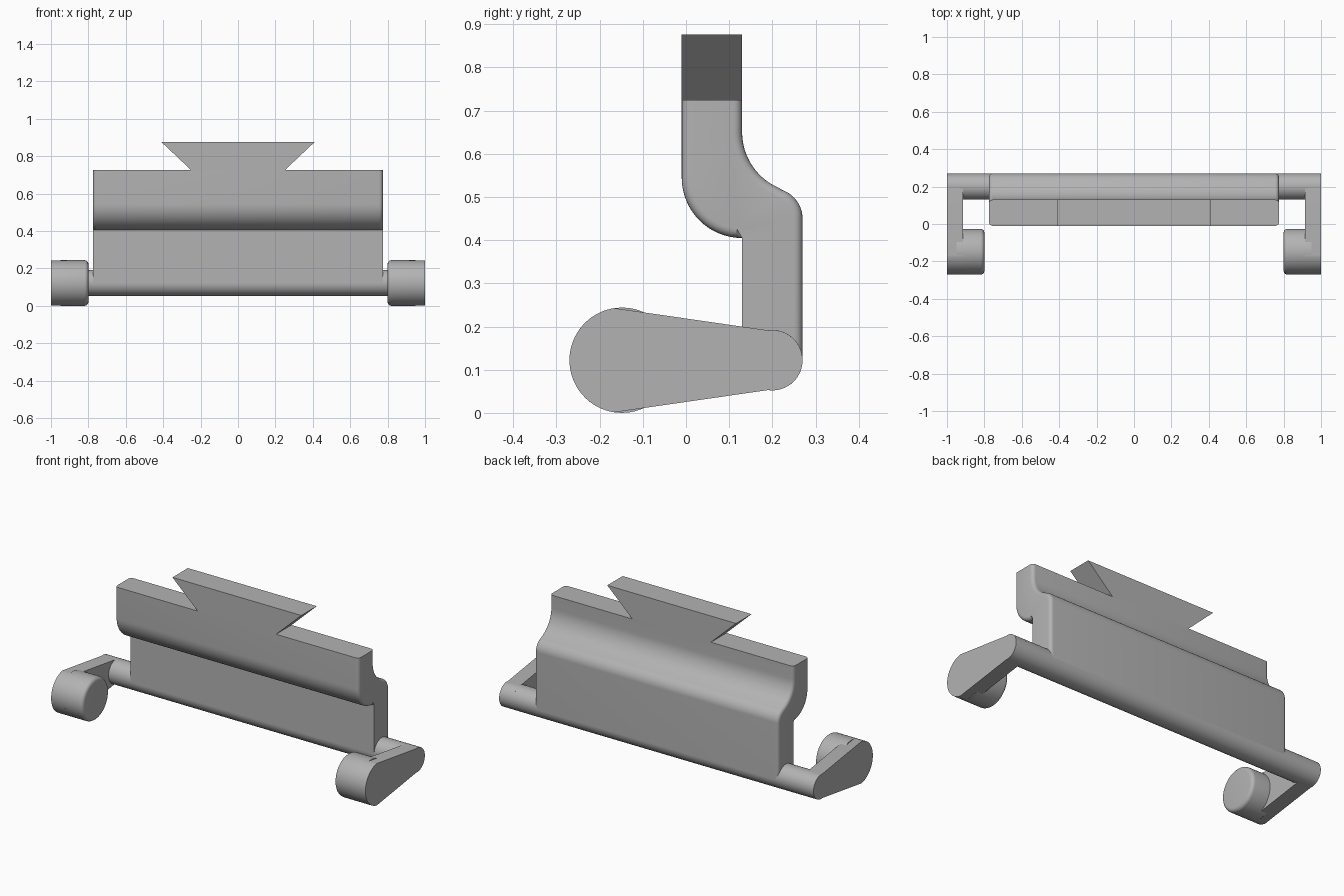
import bpy, bmesh
from math import sin, cos, acos, radians, degrees

cube = bpy.data.objects.get("Cube")
if cube:
    bpy.data.objects.remove(cube, do_unlink=True)

grey = bpy.data.materials.new("plain grey")
grey.use_nodes = True
colour = (0.45, 0.45, 0.45, 1)
grey.diffuse_color = colour
grey.node_tree.nodes["Principled BSDF"].inputs["Base Color"].default_value = colour


def arc(cy, cz, r, start, end, n=16):
    """Points along an arc, angles in degrees."""
    angles = [radians(start + (end - start) * i / n) for i in range(n + 1)]
    return [(cy + r * cos(a), cz + r * sin(a)) for a in angles]


def prism(name, profile, lo, hi, axis="x", round_edge=None, radius=0.02):
    """Extrude a profile along an axis; round the cap edges picked by a rule."""
    place = (lambda p, t: (t, p[0], p[1])) if axis == "x" else (lambda p, t: (p[0], t, p[1]))
    bm = bmesh.new()
    ends = [[bm.verts.new(place(p, t)) for p in profile] for t in (lo, hi)]
    caps = [bm.faces.new(e) for e in ends]
    n = len(profile)
    for i in range(n):
        j = (i + 1) % n
        bm.faces.new((ends[0][i], ends[0][j], ends[1][j], ends[1][i]))
    bmesh.ops.recalc_face_normals(bm, faces=bm.faces)
    if round_edge:
        edges = [e for c in caps for e in c.edges
                 if round_edge((e.verts[0].co + e.verts[1].co) / 2)]
        bmesh.ops.bevel(bm, geom=edges, offset=radius, segments=5, profile=0.5,
                        affect="EDGES", clamp_overlap=False)
    mesh = bpy.data.meshes.new(name)
    bm.to_mesh(mesh)
    bm.free()
    mesh.materials.append(grey)
    obj = bpy.data.objects.new(name, mesh)
    bpy.context.collection.objects.link(obj)
    bpy.ops.object.select_all(action="DESELECT")
    obj.select_set(True)
    bpy.context.view_layer.objects.active = obj
    bpy.ops.object.shade_smooth_by_angle(angle=radians(30))
    return obj


FRONT, STEP, BACK = -0.01, 0.13, 0.27
TOP, AXLE = 0.725, 0.122
ROD_Y, ROD_R = 0.2, 0.07
PAD_Y, PAD_R = -0.148, 0.122

# Stepped plate with a curved jog; lower front, top and bottom edges stay sharp
jog = 70.7
plate = [(FRONT, TOP)] + arc(STEP, 0.545, 0.14, 180, 270)
plate += [(STEP, AXLE), (BACK, AXLE)]
plate += arc(ROD_Y, 0.45, ROD_R, 0, jog)
plate += arc(BACK, 0.65, 0.14, 180 + jog, 180)[1:] + [(STEP, TOP)]


def plate_rule(c):
    lower_front = abs(c.y - STEP) < 0.001 and c.z < 0.4
    return not lower_front and AXLE + 0.01 < c.z < TOP - 0.01


prism("stepped_plate", plate, -0.775, 0.775, round_edge=plate_rule)

# Flared tab on top
prism("flared_tab", [(-0.25, TOP), (0.25, TOP), (0.41, 0.876), (-0.41, 0.876)],
      FRONT, STEP, axis="y")

# Hinge rod along the bottom
prism("hinge_rod", arc(ROD_Y, AXLE, ROD_R, 0, 360, 48)[:-1], -0.93, 0.93)

# Tapered arms and inward round pads at both ends
a = degrees(acos((PAD_R - ROD_R) / (ROD_Y - PAD_Y)))
arm = arc(ROD_Y, AXLE, ROD_R, a - 180, 180 - a, 24)
arm += arc(PAD_Y, AXLE, PAD_R, 180 - a, 180 + a, 32)
for side, s in (("left", 1), ("right", -1)):
    lo, hi = sorted((s * 0.915, s * 1.0))
    prism(side + "_arm", arm, lo, hi)
    lo, hi = sorted((s * 0.8, s * 0.95))
    prism(side + "_pad", arc(PAD_Y, AXLE, PAD_R, 0, 360, 48)[:-1], lo, hi,
          round_edge=lambda c: abs(c.x) < 0.85)
